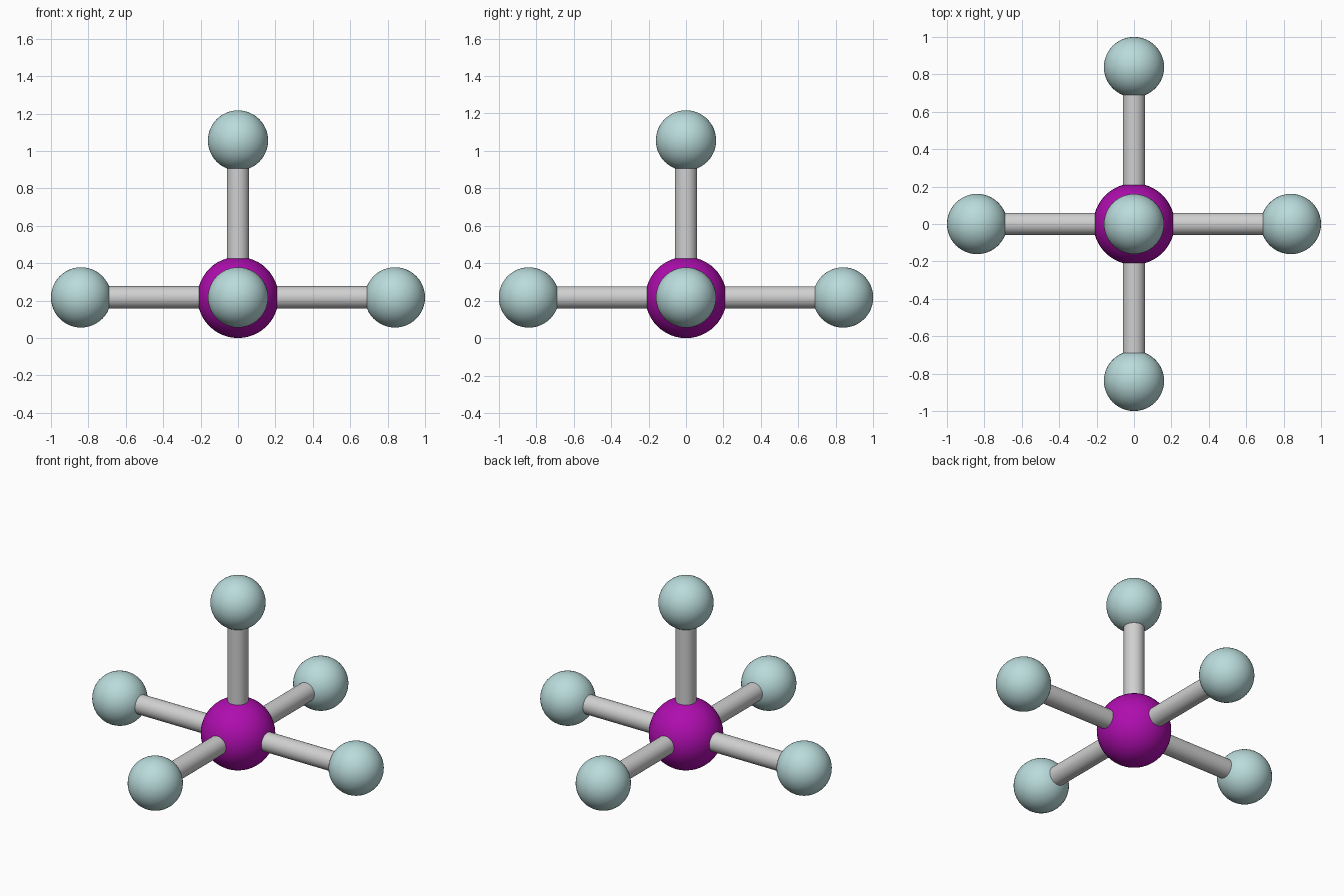
import bpy
from mathutils import Vector

if "Cube" in bpy.data.objects:
    bpy.data.objects.remove(bpy.data.objects["Cube"])

CORE_R, BALL_R, ROD_R = 0.217, 0.161, 0.06
REACH = 1 - BALL_R
CENTRE = Vector((0, 0, CORE_R))


def material(name, colour):
    mat = bpy.data.materials.new(name)
    mat.use_nodes = True
    mat.diffuse_color = (*colour, 1)
    mat.node_tree.nodes["Principled BSDF"].inputs["Base Color"].default_value = (*colour, 1)
    return mat


def finish(name, mat):
    obj = bpy.context.object
    obj.name = name
    obj.data.materials.append(mat)
    bpy.ops.object.shade_smooth_by_angle()


def ball(name, centre, radius, mat):
    bpy.ops.mesh.primitive_uv_sphere_add(segments=48, ring_count=24, radius=radius, location=centre)
    finish(name, mat)


def rod(name, start, end, mat):
    axis = end - start
    bpy.ops.mesh.primitive_cylinder_add(
        vertices=32, radius=ROD_R, depth=axis.length, location=(start + end) / 2,
        rotation=axis.to_track_quat("Z", "Y").to_euler())
    finish(name, mat)


purple = material("purple", (0.43, 0.004, 0.43))
pale_teal = material("pale teal", (0.49, 0.71, 0.71))
grey = material("light grey", (0.63, 0.63, 0.63))

# Central ball
ball("centre_ball", CENTRE, CORE_R, purple)

# Five arms, each a rod ending in a smaller ball
arms = {"left": (1, 0, 0), "right": (-1, 0, 0), "front": (0, -1, 0),
        "back": (0, 1, 0), "top": (0, 0, 1)}
for side, direction in arms.items():
    tip = CENTRE + Vector(direction) * REACH
    rod(side + "_rod", CENTRE, tip, grey)
    ball(side + "_ball", tip, BALL_R, pale_teal)
